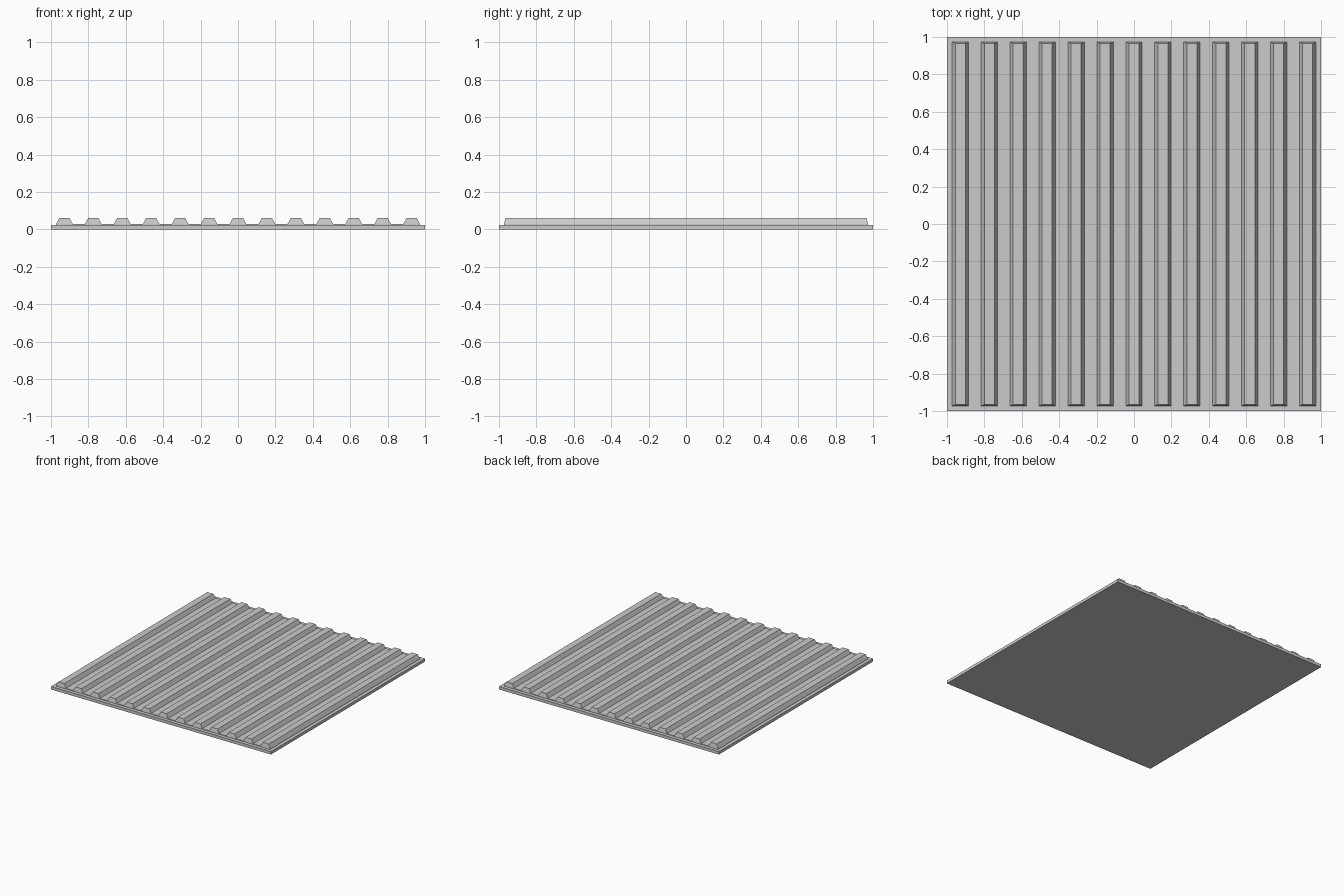
import bpy, bmesh

if "Cube" in bpy.data.objects:
    bpy.data.objects.remove(bpy.data.objects["Cube"])

PLATE_H, VALLEY_H, RIB_H = 0.024, 0.029, 0.061
RIBS, PITCH = 13, 0.1547
END_BASE, END_TOP = 0.972, 0.966


def add_object(name, bm):
    bmesh.ops.recalc_face_normals(bm, faces=bm.faces)
    mesh = bpy.data.meshes.new(name)
    bm.to_mesh(mesh)
    bm.free()
    obj = bpy.data.objects.new(name, mesh)
    bpy.context.collection.objects.link(obj)
    return obj


# Flat square base plate
bm = bmesh.new()
bmesh.ops.create_cube(bm, size=1)
for v in bm.verts:
    v.co = (v.co.x * 2, v.co.y * 2, (v.co.z + 0.5) * PLATE_H)
add_object("base_plate", bm)

# Corrugated sheet: one trapezoid per rib with thin valleys between
profile = []
for i in range(RIBS):
    x = (i - (RIBS - 1) / 2) * PITCH
    profile += [(x - 0.044, VALLEY_H), (x - 0.027, RIB_H),
                (x + 0.027, RIB_H), (x + 0.044, VALLEY_H)]
profile = [(profile[0][0], PLATE_H)] + profile + [(profile[-1][0], PLATE_H)]

bm = bmesh.new()
rows = []
for side in (-1, 1):
    rows.append([bm.verts.new((x, side * (END_TOP if z == RIB_H else END_BASE), z))
                 for x, z in profile])
front, back = rows
n = len(profile)
for i in range(n):
    j = (i + 1) % n
    bm.faces.new((front[i], front[j], back[j], back[i]))
bmesh.ops.triangulate(bm, faces=[bm.faces.new(front), bm.faces.new(back[::-1])])
add_object("corrugated_ribs", bm)
